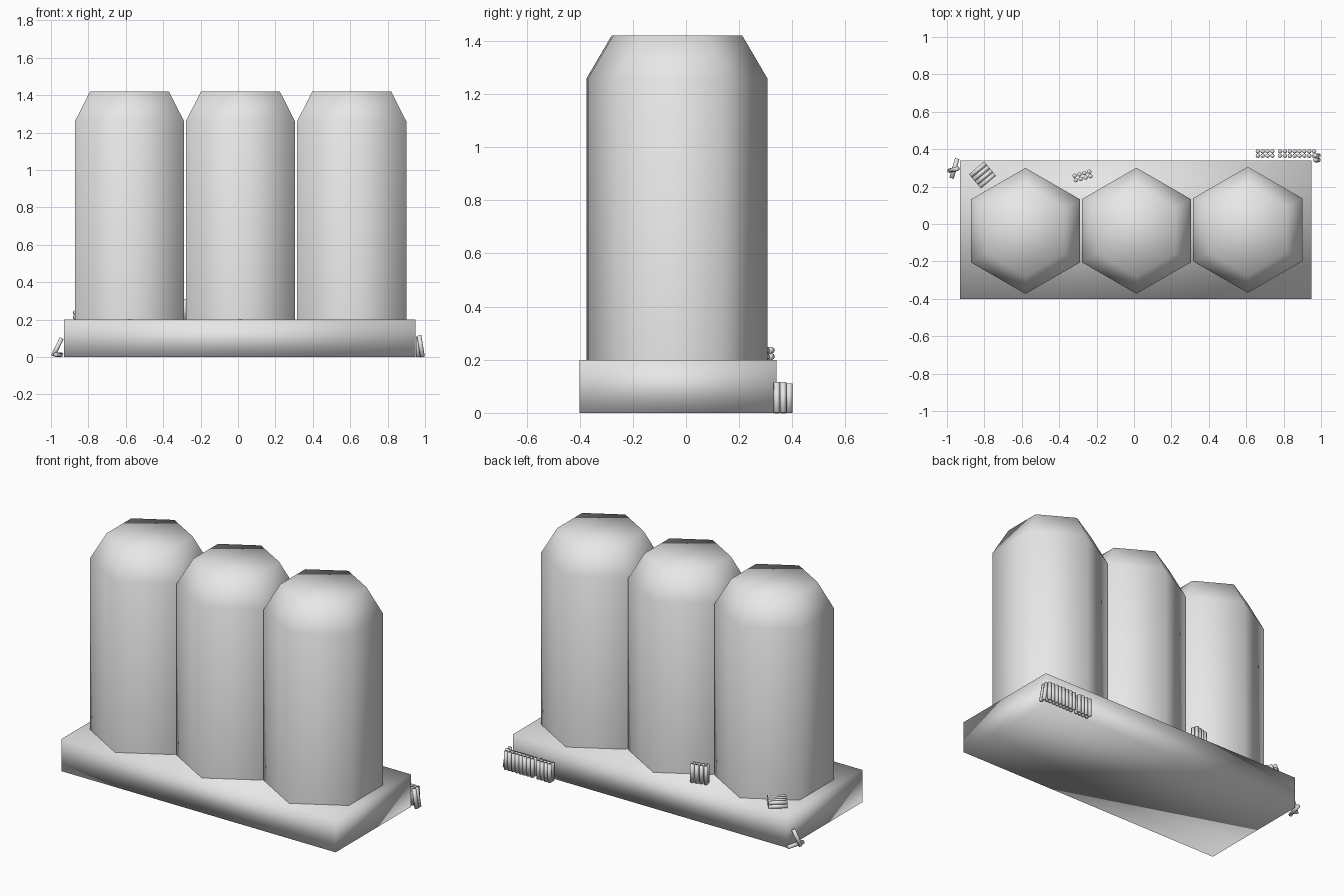
import bpy, bmesh
from math import radians, cos, sin
from mathutils import Vector, Matrix

if "Cube" in bpy.data.objects:
    bpy.data.objects.remove(bpy.data.objects["Cube"])

GREY = (0.8, 0.8, 0.8, 1)
mat = bpy.data.materials.new("plain_grey")
mat.use_nodes = True
mat.diffuse_color = GREY
mat.node_tree.nodes["Principled BSDF"].inputs["Base Color"].default_value = GREY


def finish(bm, name):
    """Turn a bmesh into a smooth-shaded object."""
    bmesh.ops.recalc_face_normals(bm, faces=bm.faces)
    for f in bm.faces:
        f.smooth = True
    me = bpy.data.meshes.new(name)
    bm.to_mesh(me)
    bm.free()
    me.materials.append(mat)
    ob = bpy.data.objects.new(name, me)
    bpy.context.collection.objects.link(ob)
    return ob


def add_stick(bm, a, b, r=0.012):
    """Add a thin capped rod running from a to b."""
    a, b = Vector(a), Vector(b)
    d = b - a
    m = Matrix.Translation((a + b) / 2) @ d.to_track_quat('Z', 'Y').to_matrix().to_4x4()
    bmesh.ops.create_cone(bm, cap_ends=True, segments=8, radius1=r, radius2=r,
                          depth=d.length, matrix=m)


# Base slab
bm = bmesh.new()
bmesh.ops.create_cube(bm, size=1, matrix=Matrix.Translation((0.01, -0.03, 0.1))
                      @ Matrix.Diagonal((1.88, 0.74, 0.2, 1)))
finish(bm, "base_slab")


# Six-sided silos: straight wall, tapered shoulder, flat cap
def silo(name, x, y):
    bm = bmesh.new()
    rings = []
    for r, z in ((0.337, 0.2), (0.337, 1.26), (0.243, 1.42)):
        rings.append([bm.verts.new((x + r * cos(radians(30 + 60 * i)),
                                    y + r * sin(radians(30 + 60 * i)), z))
                      for i in range(6)])
    for low, high in zip(rings, rings[1:]):
        for i in range(6):
            j = (i + 1) % 6
            bm.faces.new((low[i], low[j], high[j], high[i]))
    bm.faces.new(rings[-1])
    finish(bm, name)


silo("silo_right", -0.58, -0.037)
silo("silo_middle", 0.013, -0.036)
silo("silo_left", 0.608, -0.031)

# Double row of upright rods behind the base
bm = bmesh.new()
for i in range(12):
    x = 0.662 + 0.026 * i + (0.015 if i > 3 else 0)
    for y in (0.365, 0.389):
        add_stick(bm, (x, y, 0), (x, y, 0.11))
for y in (0.342, 0.366):
    add_stick(bm, (0.987, y, 0), (0.968, y, 0.115))
finish(bm, "upright_rods")

# Small cluster of upright rods on the base
bm = bmesh.new()
along = Vector((cos(radians(15)), sin(radians(15)), 0))
side = Vector((-along.y, along.x, 0))
for i in range(4):
    for k in (-0.5, 0.5):
        p = (Vector((-0.275, 0.257, 0.2)) + along * 0.027 * (i - 1.5)
             + side * 0.025 * k)
        add_stick(bm, p, p + Vector((0, 0, 0.11)))
finish(bm, "rod_cluster")

# Stack of rods lying on the base
bm = bmesh.new()
along = Vector((cos(radians(40)), sin(radians(40)), 0))
side = Vector((-along.y, along.x, 0))
for i in range(4):
    for k in range(2):
        p = Vector((-0.81, 0.262, 0.212 + 0.024 * k)) + side * 0.025 * (i - 1.5)
        add_stick(bm, p - along * 0.053, p + along * 0.053)
finish(bm, "rod_stack")

# Crossed rods beside the base
bm = bmesh.new()
add_stick(bm, (-0.945, 0.35, 0.012), (-0.975, 0.245, 0.012))
add_stick(bm, (-0.988, 0.285, 0.006), (-0.943, 0.296, 0.1))
finish(bm, "crossed_rods")
